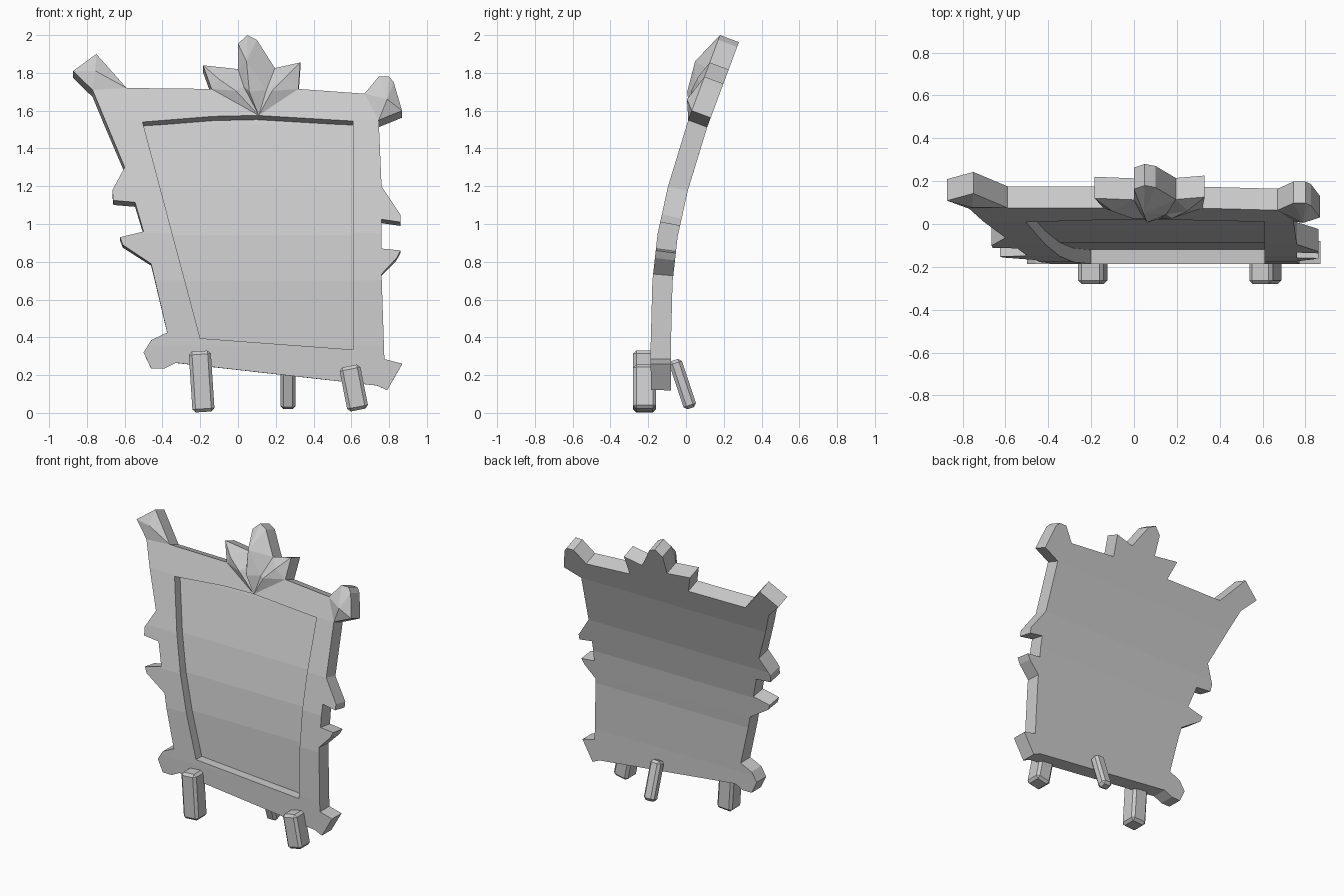
import bpy, bmesh
from mathutils import Vector

if "Cube" in bpy.data.objects:
    bpy.data.objects.remove(bpy.data.objects["Cube"])

# Side profile of the front surface: (z, y)
KNOTS = [(0.0, -.186), (.36, -.187), (.7, -.178), (.95, -.15), (1.2, -.095), (1.55, .012), (2.0, .18)]
THICK, RECESS = .107, .065


def slope(i):
    (z0, y0), (z1, y1) = KNOTS[i], KNOTS[i + 1]
    return (y1 - y0) / (z1 - z0)


def bent(co):
    """Map a flat point (x, depth, z) onto the curved profile."""
    i = max(k for k in range(len(KNOTS) - 1) if KNOTS[k][0] <= co.z + 1e-6)
    n = len(KNOTS) - 1
    sl = [slope(0)] + [(slope(k - 1) + slope(k)) / 2 for k in range(1, n)] + [slope(n - 1)]
    if i == n - 1:
        sl[i] = slope(i)
    (z0, y0), (z1, y1) = KNOTS[i], KNOTS[i + 1]
    t = (co.z - z0) / (z1 - z0)
    nrm = Vector((0, 1, -(sl[i] * (1 - t) + sl[i + 1] * t))).normalized()
    return Vector((co.x, y0 + (y1 - y0) * t, co.z)) + nrm * co.y


def finish(bm, name):
    """Slice at the profile knots, bend and make the object."""
    for z, _ in KNOTS[1:-1]:
        bmesh.ops.bisect_plane(bm, geom=bm.verts[:] + bm.edges[:] + bm.faces[:], dist=1e-5,
                               plane_co=(0, 0, z), plane_no=(0, 0, 1))
    for v in bm.verts:
        v.co = bent(v.co)
    me = bpy.data.meshes.new(name)
    bm.to_mesh(me)
    bm.free()
    ob = bpy.data.objects.new(name, me)
    bpy.context.collection.objects.link(ob)
    return ob


def loop(bm, pts, depth):
    vs = [bm.verts.new((x, depth, z)) for x, z in pts]
    return vs, [bm.edges.new((a, b)) for a, b in zip(vs, vs[1:] + vs[:1])]


def walls(bm, a, b):
    for i in range(len(a)):
        j = (i + 1) % len(a)
        bm.faces.new((a[i], a[j], b[j], b[i]))


# Frame slab with ragged outline and sunken panel
crest_top = [(-.14, 1.715), (-.185, 1.84), (0, 1.82), (0, 1.955), (.05, 2.0), (.10, 1.975),
             (.195, 1.825), (.33, 1.855), (.32, 1.715)]
right_horn = [(.67, 1.69), (.745, 1.78), (.80, 1.78), (.825, 1.75), (.868, 1.60), (.745, 1.55)]
right_side = [(.76, 1.2), (.86, 1.05), (.86, 1.01), (.76, 1.025), (.76, .87), (.86, .86), (.84, .82),
              (.76, .735), (.775, .285), (.87, .26), (.79, .12), (.735, .145)]
left_side = [(-.33, .265), (-.39, .235), (-.46, .235), (-.50, .32), (-.46, .385), (-.375, .425),
             (-.46, .79), (-.61, .89), (-.625, .93), (-.50, .96), (-.545, 1.115), (-.66, 1.125),
             (-.665, 1.18), (-.60, 1.30)]
left_horn = [(-.77, 1.71), (-.873, 1.81), (-.75, 1.90), (-.59, 1.72)]
outline = crest_top + right_horn + right_side + left_side + left_horn
opening = [(-.505, 1.54), (-.13, 1.57), (.10, 1.575), (.61, 1.545), (.61, .335), (-.20, .395)]

bm = bmesh.new()
front, front_e = loop(bm, outline, 0)
rim, rim_e = loop(bm, opening, 0)
back, back_e = loop(bm, outline, THICK)
floor, floor_e = loop(bm, opening, RECESS)
for edges in (front_e + rim_e, back_e, floor_e):
    bmesh.ops.triangle_fill(bm, edges=edges, use_beauty=True)
walls(bm, front, back)
walls(bm, rim, floor)
bmesh.ops.recalc_face_normals(bm, faces=bm.faces)
finish(bm, "frame_slab")


def relief(name, pts, faces):
    """Raised faceted carving on the front surface."""
    bm = bmesh.new()
    vs = {k: bm.verts.new((p[0], p[2] if len(p) > 2 else 0, p[1])) for k, p in pts.items()}
    for f in faces:
        bm.faces.new([vs[k] for k in f])
    bmesh.ops.recalc_face_normals(bm, faces=bm.faces)
    if sum(f.normal.y for f in bm.faces) > 0:
        bmesh.ops.reverse_faces(bm, faces=bm.faces)
    finish(bm, name)


# Three-leaf crest carving
pts = dict(zip("abcdefghi", crest_top))
pts.update(p=(.11, 1.575), m=(.045, 1.835, -.075), n=(.06, 1.68, -.058),
           v=(.03, 1.72, -.025), w=(.15, 1.70, -.025),
           l=(-.10, 1.755, -.032), k=(-.01, 1.69, -.04), r=(.25, 1.765, -.032), s=(.18, 1.69, -.04))
relief("crest_carving", pts,
       "cdm dem efm fgm cmv mnv gwm mwn abl bcl clv lvk alk akp vnp vpk ghr hir grw rws irs isp wpn wsp".split())

# Horn carvings on the upper corners
for name, rim_pts, peak in (("right_horn_carving", right_horn, (.79, 1.645, -.045)),
                            ("left_horn_carving", left_horn, (-.755, 1.80, -.03))):
    keys = "abcdefgh"[:len(rim_pts)]
    pts = dict(zip(keys, rim_pts), z=peak)
    relief(name, pts, [a + b + "z" for a, b in zip(keys, keys[1:] + keys[:1])])


# Chamfered legs
def leg(name, bottom, top, w, d):
    a, b = Vector(bottom), Vector(top)
    bpy.ops.mesh.primitive_cube_add(size=1, location=(a + b) / 2)
    ob = bpy.context.object
    ob.name = name
    axis = b - a
    ob.scale = (w, d, axis.length)
    ob.rotation_euler = Vector((0, 0, 1)).rotation_difference(axis).to_euler()
    bpy.ops.object.transform_apply(location=False, rotation=False, scale=True)
    bev = ob.modifiers.new("chamfer", "BEVEL")
    bev.width, bev.segments = .017, 1


leg("front_left_leg", (-.182, -.219, .005), (-.203, -.219, .327), .117, .122)
leg("front_right_leg", (.636, -.219, .015), (.59, -.219, .248), .112, .122)
leg("back_leg", (.265, .025, .025), (.265, -.06, .28), .08, .07)
